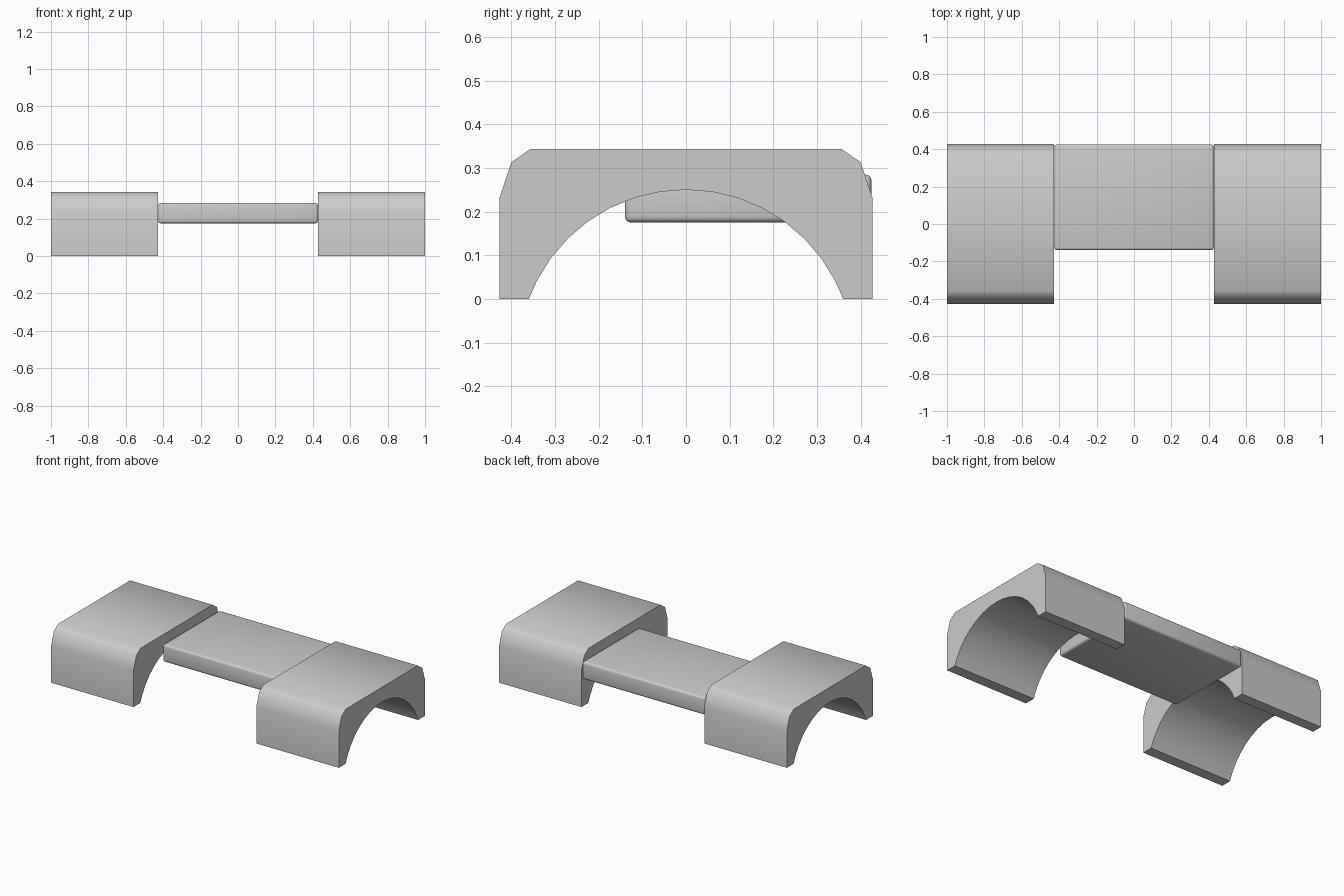
import bpy, bmesh, math

if "Cube" in bpy.data.objects:
    bpy.data.objects.remove(bpy.data.objects["Cube"])

X_IN, X_OUT = 0.427, 1.0          # inner and outer ends of each saddle
R, CZ, STEP = 0.384, -0.134, 9    # underside arch circle, 9 degree facets


def finish(name, bm, angle):
    bmesh.ops.recalc_face_normals(bm, faces=bm.faces)
    mesh = bpy.data.meshes.new(name)
    bm.to_mesh(mesh)
    bm.free()
    ob = bpy.data.objects.new(name, mesh)
    bpy.context.collection.objects.link(ob)
    bpy.ops.object.select_all(action='DESELECT')
    ob.select_set(True)
    bpy.context.view_layer.objects.active = ob
    bpy.ops.object.shade_smooth_by_angle(angle=math.radians(angle))
    return ob


# Saddle cross-section: chamfered outside, circular arch underneath
outer = [(0.427, 0), (0.427, 0.232), (0.40, 0.313), (0.357, 0.343)]
arch = [(R * math.sin(math.radians(a)), CZ + R * math.cos(math.radians(a)))
        for a in range(-63, 64, STEP)]
profile = (outer + [(-y, z) for y, z in reversed(outer)]
           + [(-0.36, 0)] + arch + [(0.36, 0)])


def saddle(name, x0, x1):
    bm = bmesh.new()
    face = bm.faces.new([bm.verts.new((x0, y, z)) for y, z in profile])
    ext = bmesh.ops.extrude_face_region(bm, geom=[face], use_keep_orig=True)
    verts = [g for g in ext["geom"] if isinstance(g, bmesh.types.BMVert)]
    bmesh.ops.translate(bm, vec=(x1 - x0, 0, 0), verts=verts)
    return finish(name, bm, 42)


saddle("left_saddle", -X_OUT, -X_IN)
saddle("right_saddle", X_IN, X_OUT)

# Rounded bridge plate joining the saddles, flush with the back
y0, y1, z0, z1 = -0.14, 0.425, 0.175, 0.285
bm = bmesh.new()
bmesh.ops.create_cube(bm, size=1)
bmesh.ops.scale(bm, vec=(2 * X_IN, y1 - y0, z1 - z0), verts=bm.verts)
bmesh.ops.translate(bm, vec=(0, (y0 + y1) / 2, (z0 + z1) / 2), verts=bm.verts)
bmesh.ops.bevel(bm, geom=bm.edges[:], offset=0.014, segments=3,
                profile=0.5, affect='EDGES')
finish("bridge_plate", bm, 42)
